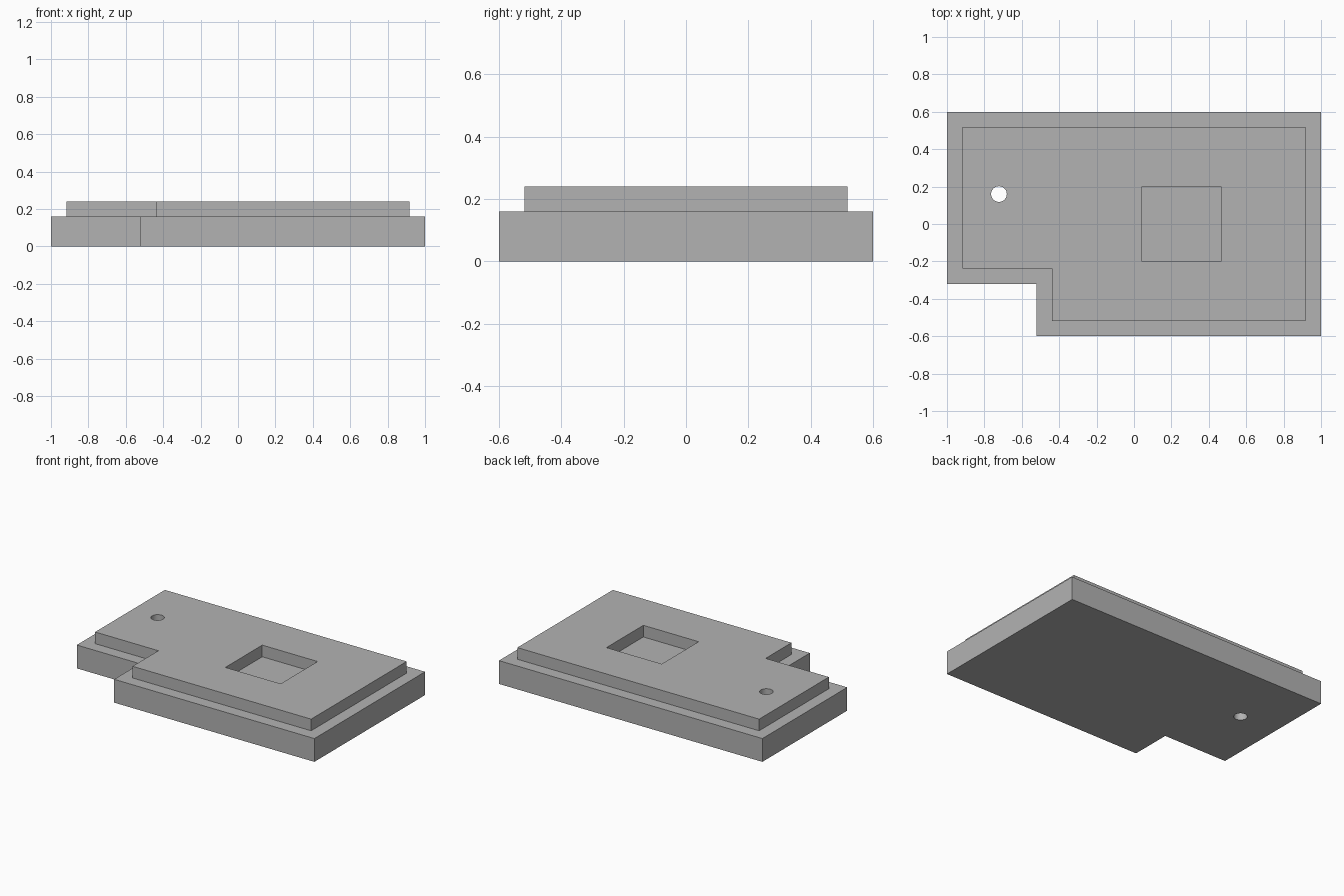
import bpy, bmesh

default = bpy.data.objects.get("Cube")
if default:
    bpy.data.objects.remove(default, do_unlink=True)

# Single flat colour
grey = bpy.data.materials.new("mid_grey")
grey.use_nodes = True
colour = (0.45, 0.45, 0.45, 1)
grey.diffuse_color = colour
grey.node_tree.nodes["Principled BSDF"].inputs["Base Color"].default_value = colour


def slab(name, inset, z0, z1):
    """Notched rectangular plate, shrunk inwards by inset."""
    x, y = 1 - inset, 0.6 - inset
    nx, ny = -0.52 + inset, -0.32 + inset
    outline = [(nx, -y), (x, -y), (x, y), (-x, y), (-x, ny), (nx, ny)]
    bm = bmesh.new()
    face = bm.faces.new([bm.verts.new((px, py, z0)) for px, py in outline])
    top = bmesh.ops.extrude_face_region(bm, geom=[face])["geom"]
    bmesh.ops.translate(bm, vec=(0, 0, z1 - z0),
                        verts=[v for v in top if isinstance(v, bmesh.types.BMVert)])
    bmesh.ops.recalc_face_normals(bm, faces=bm.faces)
    mesh = bpy.data.meshes.new(name)
    bm.to_mesh(mesh)
    bm.free()
    mesh.materials.append(grey)
    obj = bpy.data.objects.new(name, mesh)
    bpy.context.collection.objects.link(obj)
    return obj


def cut(target, cutter):
    """Apply a boolean difference to the target."""
    mod = target.modifiers.new("cut", 'BOOLEAN')
    mod.operation, mod.solver, mod.object = 'DIFFERENCE', 'EXACT', cutter
    bpy.context.view_layer.objects.active = target
    bpy.ops.object.modifier_apply(modifier=mod.name)


# Base plate and raised upper plate
base = slab("base_plate", 0, 0, 0.16)
upper = slab("upper_plate", 0.082, 0.16, 0.24)

# Round hole through both plates
bpy.ops.mesh.primitive_cylinder_add(vertices=32, radius=0.042, depth=1,
                                    location=(-0.722, 0.16, 0.1))
hole = bpy.context.object
hole.name = "hole_cutter"
hole.data.materials.append(grey)

# Square pocket through the upper plate, floored by the base
bpy.ops.mesh.primitive_cube_add(size=1, location=(0.254, 0, 0.2))
pocket = bpy.context.object
pocket.name = "pocket_cutter"
pocket.scale = (0.42, 0.4, 0.5)
pocket.data.materials.append(grey)
bpy.context.view_layer.update()

for plate in (base, upper):
    cut(plate, hole)
cut(upper, pocket)

for cutter in (hole, pocket):
    bpy.data.objects.remove(cutter, do_unlink=True)

# Smooth the hole wall, keep plate edges sharp
bpy.ops.object.select_all(action='DESELECT')
for plate in (base, upper):
    plate.select_set(True)
bpy.context.view_layer.objects.active = upper
bpy.ops.object.shade_smooth_by_angle()
